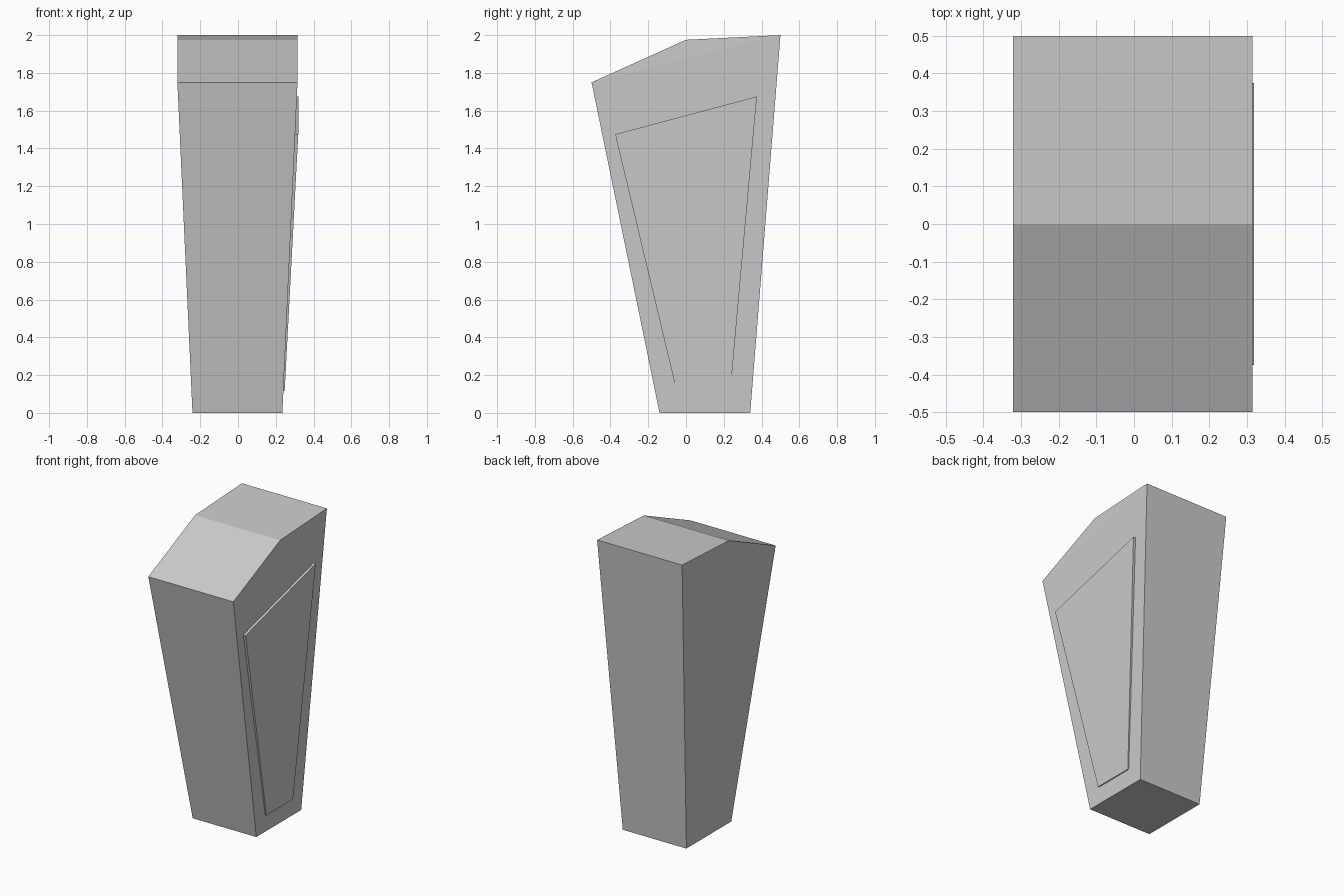
import bpy

cube = bpy.data.objects.get("Cube")
if cube:
    bpy.data.objects.remove(cube, do_unlink=True)

grey = bpy.data.materials.new("plain_grey")
grey.use_nodes = True
COLOUR = (0.6, 0.6, 0.6, 1)
grey.diffuse_color = COLOUR
grey.node_tree.nodes["Principled BSDF"].inputs["Base Color"].default_value = COLOUR


def make_object(name, verts, faces):
    mesh = bpy.data.meshes.new(name)
    mesh.from_pydata(verts, [], faces)
    mesh.materials.append(grey)
    obj = bpy.data.objects.new(name, mesh)
    bpy.context.collection.objects.link(obj)
    return obj


def bridge(count):
    """Quads joining two matching loops of points."""
    return [(i, i + count, (i + 1) % count + count, (i + 1) % count)
            for i in range(count)]


# Tapered body: side profile as (half width, y, z), widened to both sides
CENTRE = -0.003
profile = [(0.238, -0.14, 0), (0.238, 0.34, 0), (0.318, 0.5, 2),
           (0.318, 0, 1.975), (0.318, -0.5, 1.75)]
right = [(CENTRE + w, y, z) for w, y, z in profile]
left = [(CENTRE - w, y, z) for w, y, z in profile]
caps = [(0, 1, 2, 4), (2, 3, 4), (9, 7, 6, 5), (9, 8, 7)]
make_object("tapered_body", right + left, caps + bridge(5))

# Raised panel on one side, its back sunk into the body
outline = [(0.247, -0.05, 0.115), (0.247, 0.235, 0.115),
           (0.319, 0.375, 1.675), (0.319, -0.375, 1.475)]
sunk = [(x - 0.03, y, z) for x, y, z in outline]
make_object("side_panel", outline + sunk, [(0, 1, 2, 3), (7, 6, 5, 4)] + bridge(4))
